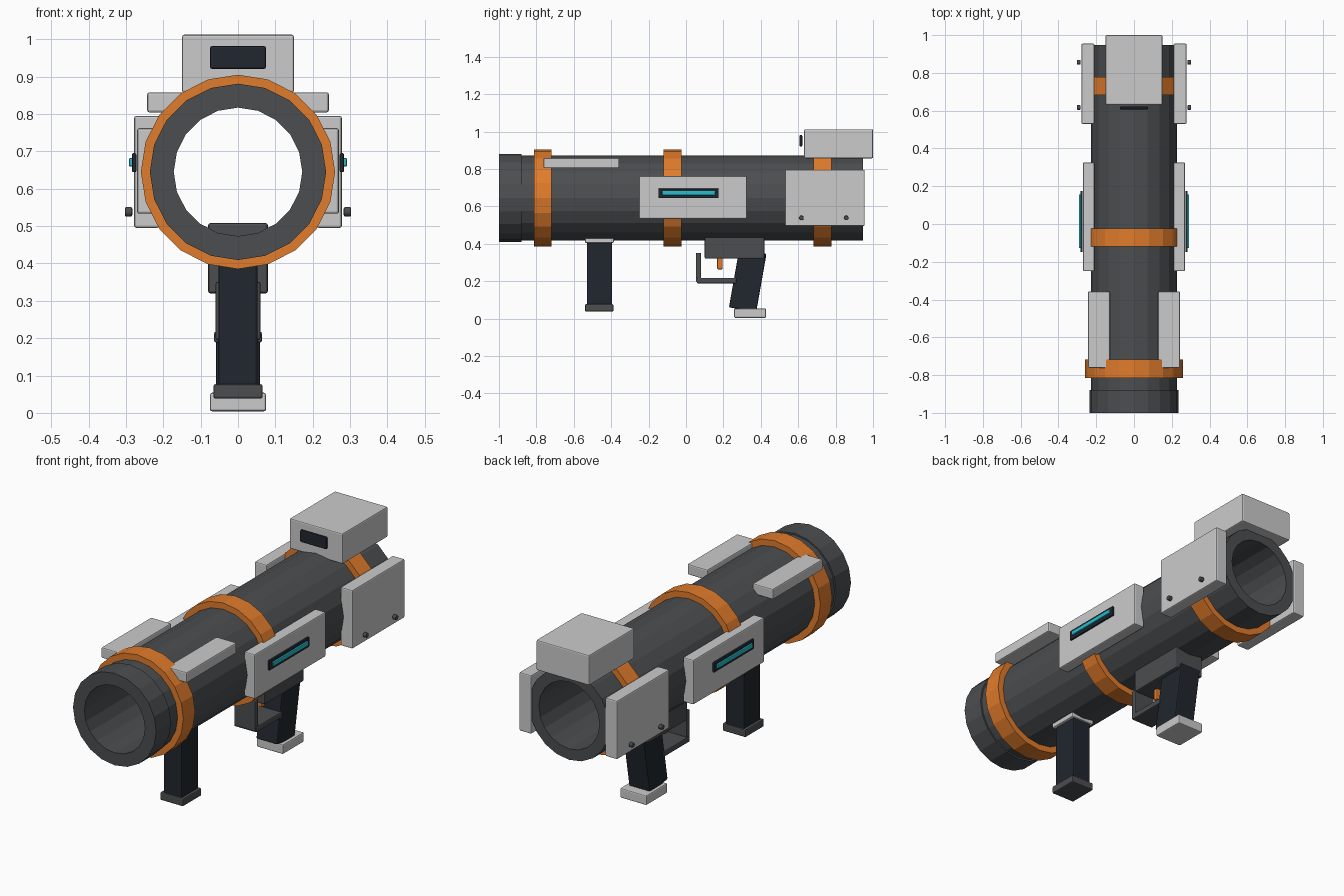
import bpy, bmesh, math
from mathutils import Matrix, Vector

if "Cube" in bpy.data.objects:
    bpy.data.objects.remove(bpy.data.objects["Cube"])

SIDES = 20
AXIS_Z = 0.645


def material(name, rgb):
    m = bpy.data.materials.new(name)
    m.diffuse_color = (*rgb, 1)
    m.use_nodes = True
    m.node_tree.nodes["Principled BSDF"].inputs["Base Color"].default_value = m.diffuse_color
    return m


LIGHT = material("light_grey", (0.62, 0.64, 0.64))
DARK = material("dark_grey", (0.07, 0.075, 0.08))
BLACK = material("blue_black", (0.015, 0.02, 0.028))
ORANGE = material("orange", (0.75, 0.2, 0.025))
CYAN = material("cyan", (0.02, 0.5, 0.6))


def finish(name, bm, mat, bevel=0):
    bmesh.ops.recalc_face_normals(bm, faces=bm.faces)
    me = bpy.data.meshes.new(name)
    bm.to_mesh(me)
    bm.free()
    me.materials.append(mat)
    ob = bpy.data.objects.new(name, me)
    bpy.context.collection.objects.link(ob)
    if bevel:
        mod = ob.modifiers.new("bevel", "BEVEL")
        mod.width = bevel
        mod.segments = 2
    return ob


def box(name, x, y, z, mat, bevel=0.006, tilt=0):
    """Bevelled box from (min, max) ranges, optionally tilted about x."""
    ranges = (x, y, z)
    size = [b - a for a, b in ranges]
    mid = Vector([(a + b) / 2 for a, b in ranges])
    bm = bmesh.new()
    bmesh.ops.create_cube(bm, size=1, matrix=Matrix.Diagonal((*size, 1)))
    ob = finish(name, bm, mat, bevel)
    ob.location = mid
    ob.rotation_euler.x = tilt
    return ob


def side_pair(name, x, y, z, mat, bevel=0.006):
    """The same box on the left and right."""
    box(name + "_right", x, y, z, mat, bevel)
    box(name + "_left", (-x[1], -x[0]), y, z, mat, bevel)


def pipe(name, y0, y1, outer, inner, mat):
    """Hollow faceted cylinder along y, spun from a rectangular section."""
    bm = bmesh.new()
    pts = [(outer, y0), (outer, y1), (inner, y1), (inner, y0)]
    vs = [bm.verts.new((0, y, AXIS_Z + r)) for r, y in pts]
    edges = [bm.edges.new((vs[i], vs[(i + 1) % 4])) for i in range(4)]
    bmesh.ops.spin(bm, geom=vs + edges, cent=(0, 0, AXIS_Z), axis=(0, 1, 0),
                   angle=math.tau, steps=SIDES)
    bmesh.ops.remove_doubles(bm, verts=bm.verts, dist=1e-4)
    return finish(name, bm, mat)


# Barrel, muzzle and clamp rings
pipe("barrel", -0.88, 0.947, 0.228, 0.172, DARK)
pipe("muzzle", -1.0, -0.88, 0.236, 0.172, DARK)
for label, y in (("front", -0.766), ("middle", -0.071), ("rear", 0.73)):
    pipe(label + "_ring", y - 0.048, y + 0.048, 0.26, 0.2, ORANGE)

# Rear sight box and its screen
box("sight_box", (-0.15, 0.15), (0.632, 1.0), (0.857, 1.012), LIGHT)
box("sight_screen", (-0.075, 0.075), (0.607, 0.622), (0.92, 0.982), BLACK)

# Armour plates
side_pair("rear_plate", (0.21, 0.278), (0.53, 0.955), (0.495, 0.795), LIGHT)
side_pair("middle_plate", (0.21, 0.27), (-0.25, 0.326), (0.533, 0.762), LIGHT)
side_pair("front_rail", (0.128, 0.243), (-0.762, -0.357), (0.804, 0.858), LIGHT)

# Glowing side strips
side_pair("strip_frame", (0.272, 0.284), (-0.148, 0.175), (0.644, 0.695), BLACK, 0.004)
side_pair("strip_light", (0.278, 0.292), (-0.128, 0.157), (0.659, 0.682), CYAN, 0.004)

# Bolts on the rear plates
for label, side in (("right", 1), ("left", -1)):
    for i, y in enumerate((0.617, 0.857)):
        bm = bmesh.new()
        bmesh.ops.create_cone(bm, cap_ends=True, segments=10, radius1=0.013,
                              radius2=0.013, depth=0.02)
        bolt = finish(f"bolt_{label}_{i + 1}", bm, DARK, 0.004)
        bolt.location = (side * 0.293, y, 0.538)
        bolt.rotation_euler.y = math.pi / 2

# Front grip
box("front_grip_mount", (-0.066, 0.066), (-0.54, -0.386), (0.404, 0.44), LIGHT)
box("front_grip", (-0.052, 0.052), (-0.53, -0.395), (0.05, 0.42), BLACK)
box("front_grip_cap", (-0.066, 0.066), (-0.54, -0.388), (0.038, 0.077), DARK)

# Trigger group and rear grip
box("trigger_housing", (-0.08, 0.08), (0.1, 0.42), (0.32, 0.508), DARK)
box("rear_grip", (-0.059, 0.059), (0.256, 0.404), (0.045, 0.361), BLACK,
    tilt=-math.radians(10))
box("rear_grip_foot", (-0.075, 0.075), (0.257, 0.428), (0.004, 0.054), LIGHT)
box("trigger_guard_front", (-0.06, 0.06), (0.053, 0.081), (0.195, 0.351), DARK)
box("trigger_guard_base", (-0.064, 0.064), (0.058, 0.27), (0.188, 0.218), DARK)
box("trigger", (-0.018, 0.018), (0.167, 0.196), (0.263, 0.33), ORANGE)
